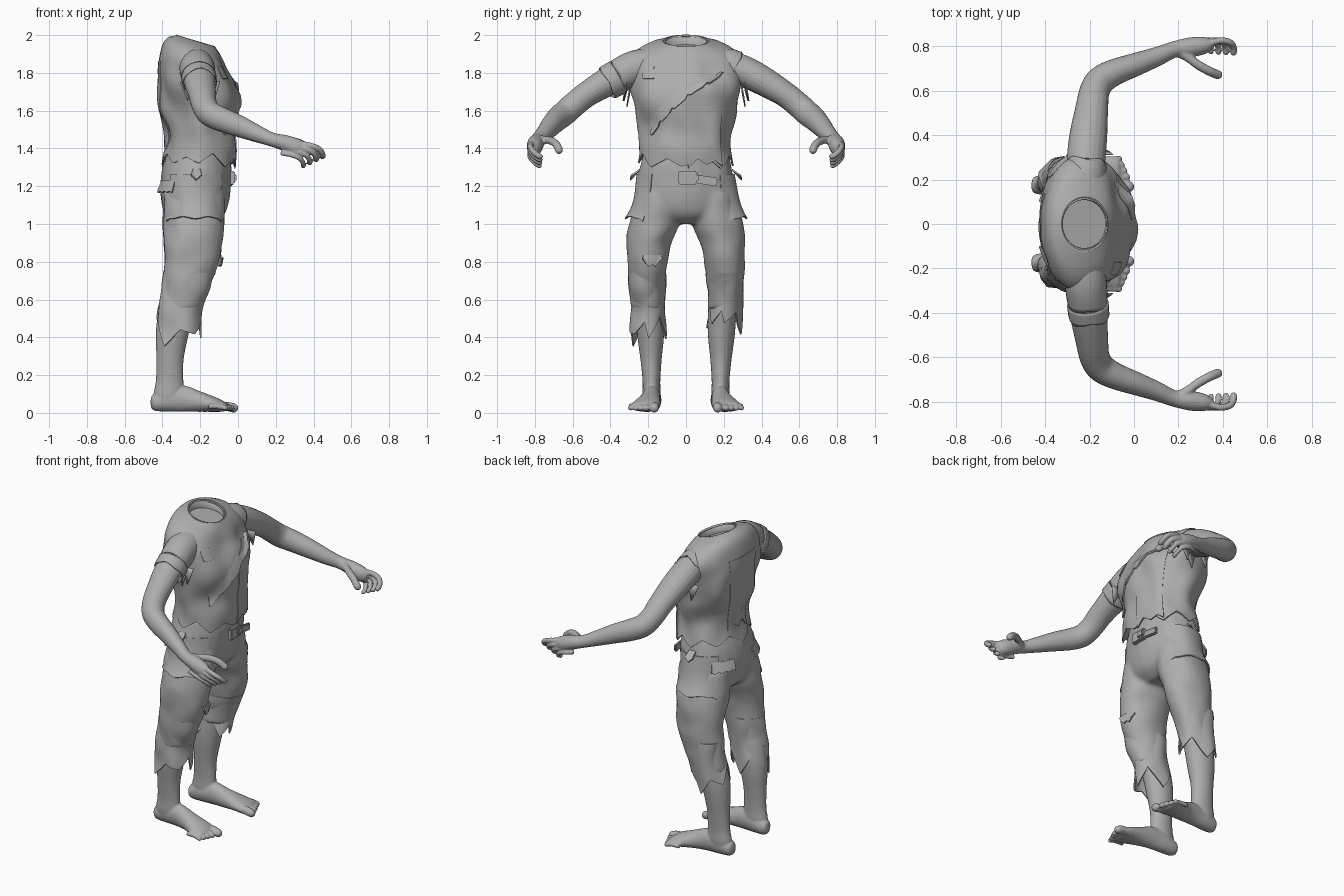
import bpy, bmesh, math, random
from mathutils import Vector, noise

if "Cube" in bpy.data.objects:
    bpy.data.objects.remove(bpy.data.objects["Cube"])

random.seed(11)
PI = math.pi
GREY = bpy.data.materials.new("plain_grey")
GREY.diffuse_color = (0.42, 0.42, 0.42, 1)
GREY.use_nodes = True
GREY.node_tree.nodes["Principled BSDF"].inputs["Base Color"].default_value = GREY.diffuse_color


def finish(name, bm, fix=True, voxel=0, soften=4):
    if fix:
        bmesh.ops.recalc_face_normals(bm, faces=bm.faces)
    me = bpy.data.meshes.new(name)
    bm.to_mesh(me)
    bm.free()
    me.materials.append(GREY)
    for p in me.polygons:
        p.use_smooth = True
    ob = bpy.data.objects.new(name, me)
    bpy.context.collection.objects.link(ob)
    if voxel:
        m = ob.modifiers.new("blend", 'REMESH')
        m.mode, m.voxel_size, m.use_smooth_shade = 'VOXEL', voxel, True
        m = ob.modifiers.new("soften", 'SMOOTH')
        m.factor, m.iterations = .5, soften
    return ob


def dense(pts, n=5):
    """Smooth curve through tuples of any length."""
    P = [Vector(p) for p in pts]
    out = []
    for i in range(len(P) - 1):
        a, b, c, d = P[max(i - 1, 0)], P[i], P[i + 1], P[min(i + 2, len(P) - 1)]
        for k in range(n):
            t = k / n
            out.append(b + (c - a) * (t / 2) + (a * 2 - b * 5 + c * 4 - d) * (t * t / 2)
                       + (b * 3 - a - c * 3 + d) * (t ** 3 / 2))
    return out + [P[-1]]


def skin(bm, loops, caps=True):
    rows = [[bm.verts.new(p) for p in lp] for lp in loops]
    n = len(rows[0])
    fs = [bm.faces.new((a[i], b[i], b[(i + 1) % n], a[(i + 1) % n])) for a, b in zip(rows, rows[1:]) for i in range(n)]
    if caps:
        fs += [bm.faces.new(rows[0][::-1]), bm.faces.new(rows[-1])]
    bmesh.ops.recalc_face_normals(bm, faces=fs)


def sweep_loops(pts, n=16, sub=5):
    """Elliptical tube; each point is x, y, z, sideways radius, upright radius."""
    D = dense(pts, sub)
    loops = []
    for i, p in enumerate(D):
        c = Vector(p[:3])
        t = (Vector(D[min(i + 1, len(D) - 1)][:3]) - Vector(D[max(i - 1, 0)][:3])).normalized()
        side = t.cross(Vector((0, 0, 1))).normalized()
        up = side.cross(t)
        loops.append([c + side * p[3] * math.cos(2 * PI * k / n) + up * p[4] * math.sin(2 * PI * k / n)
                      for k in range(n)])
    return loops


def digit(bm, pts, s, r, base=1.0):
    """Finger or toe with a rounded tip."""
    P = [Vector(p) for p in pts]
    d = (P[-1] - P[-2]).normalized()
    P += [P[-1] + d * r * 0.6, P[-1] + d * r * 0.9]
    rad = [r * base] + [r] * (len(P) - 3) + [r * 0.75, r * 0.3]
    skin(bm, sweep_loops([(p.x, s * p.y, p.z, q, q) for p, q in zip(P, rad)], 10, 3))


def ring_loop(v, s=1, n=24):
    return [Vector((v[1] + v[3] * math.cos(2 * PI * k / n), s * v[2] + v[4] * math.sin(2 * PI * k / n), v[0]))
            for k in range(n)]


class Body:
    """Surface from rings of z, centre x, centre y, radius x, radius y, forward slope."""
    def __init__(self, rings):
        self.d = dense(rings, 6)

    def at(self, a, z, off=0):
        D = self.d
        v = D[-1]
        if z >= D[0][0]:
            v = D[0]
        else:
            for p, q in zip(D, D[1:]):
                if q[0] <= z <= p[0]:
                    v = p.lerp(q, (p[0] - z) / max(p[0] - q[0], 1e-6))
                    break
        c, s = math.cos(a), math.sin(a)
        return Vector((v[1] + (v[3] + off) * c, v[2] + (v[4] + off) * s, z - v[5] * v[3] * c))


def torn(n, z, low, high, step=4):
    """Ragged edge heights: broad uneven rags."""
    ctrl = [z + random.uniform(.2, 1) * high if k % 2 else z - random.uniform(.2, 1) * low
            for k in range(n // step + 2)]
    return [ctrl[i // step] + (ctrl[i // step + 1] - ctrl[i // step]) * (i % step) / step for i in range(n)]


def cloth(name, body, a0, a1, top, bottom, off0, off1, rows=12, wave=0.0, power=1):
    n = len(bottom)
    full = a1 - a0 > 6.28
    bm = bmesh.new()
    grid = []
    for j in range(rows + 1):
        t = j / rows
        row = []
        for i in range(n):
            a = a0 + (a1 - a0) * i / (n if full else n - 1)
            zt = top(a) if callable(top) else top
            p = body.at(a, zt + (bottom[i] - zt) * t, off0 + (off1 - off0) * t ** power)
            w = noise.noise(Vector((p.x * 8, p.y * 8, p.z * 6))) * wave * max(0, min(1, (1.95 - p.z) * 6))
            row.append(bm.verts.new(p + Vector((math.cos(a), math.sin(a), 0)) * w))
        grid.append(row)
    for a, b in zip(grid, grid[1:]):
        for i in range(n if full else n - 1):
            k = (i + 1) % n
            bm.faces.new((a[i], b[i], b[k], a[k]))
    ob = finish(name, bm, False)
    ob.modifiers.new("thickness", 'SOLIDIFY').thickness = 0.008
    ob.modifiers.new("crisp_edges", 'EDGE_SPLIT').split_angle = math.radians(50)


# Shirt with open neck and ragged hem
torso = Body([(1.97, -.222, 0, .10, .11, .3), (1.955, -.233, 0, .13, .185, .3), (1.915, -.24, 0, .158, .262, .25),
              (1.84, -.238, 0, .18, .315, .14), (1.72, -.215, 0, .208, .3, 0), (1.62, -.208, 0, .203, .268, 0),
              (1.5, -.2, 0, .178, .236, 0), (1.42, -.202, 0, .178, .234, 0), (1.25, -.212, 0, .195, .26, 0)])
W = .026
cloth("shirt", torso, 0, 2 * PI, 1.97, torn(64, 1.335, .045, .045), 0, 0.004, 36, W)
cloth("torn_chest_fold", torso, -.85, .62, lambda a: min(1.82, 1.63 + .2 * (a + .85)),
      [1.46 + .35 * i / 25 + (.014 if i % 5 == 0 else 0) for i in range(26)], -.004, .02, 8, W, 2)
cloth("loose_chest_panel", torso, .05, .8, lambda a: 1.81 - .5 * (a - .45) ** 2,
      torn(20, 1.33, .05, .02, 5), .006, .012, 14, W)
cloth("back_torn_panel", torso, 2.7, 3.5, 1.84, torn(20, 1.42, .05, .04), .003, .01, 12, W)
cloth("chest_patch", torso, -.78, -.56, 1.86, [1.78] * 6, .004, .01, 6, W)

# Neck base recessed inside the collar
bm = bmesh.new()
skin(bm, [[torso.at(2 * PI * k / 24, 1.968, o) - Vector((0, 0, d)) for k in range(24)]
          for o, d in ((.003, -.003), (-.004, -.002), (-.004, .05))], False)
bm.faces.new([bm.verts.new(torso.at(2 * PI * k / 24, 1.968, -.003) - Vector((0, 0, .05))) for k in range(24)])
finish("collar_and_neck", bm)

# Trousers: hips and both legs blended together
leg_rings = [(1.16, -.23, .14, .16, .12, 0), (1.0, -.235, .167, .162, .135, 0), (.9, -.24, .194, .155, .12, 0),
             (.8, -.245, .204, .147, .108, 0), (.65, -.28, .207, .122, .094, 0), (.55, -.305, .204, .113, .088, 0),
             (.42, -.33, .2, .112, .092, 0), (.3, -.335, .2, .112, .095, 0)]
hip_rings = [(1.37, -.21, 0, .17, .225, 0), (1.27, -.22, 0, .186, .252, 0), (1.15, -.227, 0, .183, .267, 0),
             (1.05, -.232, 0, .155, .255, 0), (1.0, -.235, 0, .1, .16, 0)]
bm = bmesh.new()
skin(bm, [ring_loop(v) for v in dense(hip_rings)])
for s in (1, -1):
    skin(bm, [ring_loop(v, s) for v in dense(leg_rings[:6])])
for v in bm.verts:
    v.co.xy += Vector((.009, .009)) * noise.noise(v.co * 9)
finish("trousers", bm, voxel=.012, soften=6)


# Belt buckle at the front of the waistband
def block(name, loc, size, tilt=0):
    bm = bmesh.new()
    bmesh.ops.create_cube(bm, size=1)
    bmesh.ops.scale(bm, vec=size, verts=bm.verts)
    bmesh.ops.bevel(bm, geom=bm.edges[:], offset=.006, segments=2, affect='EDGES')
    ob = finish(name, bm)
    ob.location, ob.rotation_euler = loc, (tilt, 0, 0)
    for p in ob.data.polygons:
        p.use_smooth = False


block("buckle", (-.032, .01, 1.245), (.03, .1, .07))
block("buckle_pin", (-.018, .04, 1.245), (.02, .05, .04))
block("belt_end", (-.036, .11, 1.23), (.02, .11, .045), -.15)

hips = Body(hip_rings)
pockets = Body([(1.28, -.22, 0, .183, .25, 0), (1.15, -.227, 0, .183, .27, 0), (1.0, -.235, 0, .166, .295, 0),
                (.8, -.245, 0, .14, .31, 0)])
for s, side in ((1, "left"), (-1, "right")):
    leg = Body([(r[0], r[1], r[2] * s, *r[3:]) for r in leg_rings])
    mid = s * PI / 2
    # Ragged trouser hem, longer on the outside
    hem = torn(36, .54 if s > 0 else .48, .09, .05)
    hem = [z - .06 * max(0, math.sin(2 * PI * i / 36) * s) for i, z in enumerate(hem)]
    cloth(side + "_trouser_hem", leg, 0, 2 * PI, .74, hem, -.004, .006, 12, .026)
    # Side pocket flap and rear pocket
    cloth(side + "_side_pocket_flap", pockets, mid - .8, mid + .8, 1.265,
          [1.035 - (.018 if i in (0, 15) else 0) - .006 * math.sin(i) for i in range(16)], .006, .034, 10, .01, 4)
    cloth(side + "_rear_pocket_flap", hips, PI - s * .65 - .3, PI - s * .65 + .3, 1.23,
          [1.175 - .008 * (i % 2) for i in range(8)], .006, .03, 4)
    # Pointed rag at the hip
    cloth(side + "_hip_rag", hips, mid - .12, mid + .12, 1.29, [1.26, 1.25, 1.235, 1.25, 1.26], 0, .04, 4)
    # Bare lower leg, foot and toes
    bm = bmesh.new()
    shin = [(.68, -.29, .2, .095, .075), (.5, -.335, .19, .092, .075), (.4, -.35, .187, .085, .07),
            (.28, -.36, .185, .072, .056), (.17, -.362, .183, .073, .047), (.1, -.365, .182, .082, .048),
            (.05, -.365, .18, .078, .044)]
    skin(bm, [ring_loop(v, s) for v in dense(shin)])
    foot = [(-.462, .175, .05, .012, .018), (-.445, .175, .052, .038, .043), (-.38, .178, .067, .048, .061),
            (-.3, .182, .076, .049, .07), (-.22, .19, .062, .056, .057), (-.14, .205, .047, .073, .042),
            (-.09, .216, .036, .08, .031), (-.065, .218, .03, .072, .022), (-.055, .22, .028, .05, .014)]
    skin(bm, sweep_loops([(p[0], p[1] * s, *p[2:]) for p in foot], 20))
    for i in range(5):
        y, r = (.165, .025) if i == 0 else (.181 + .0275 * i, .0175 - .001 * i)
        tip = -.022 - .011 * i
        digit(bm, [(tip - .09, y, .036), (tip - .035, y, .034), (tip, y + .003, .025)], s, r)
    finish(side + "_leg_and_foot", bm, voxel=.006, soften=2)
    # Arm with hooked fingers and thumb
    bm = bmesh.new()
    arm = [(-.22, .2, 1.845, .085, .08), (-.215, .3, 1.812, .087, .082), (-.205, .4, 1.762, .085, .078),
           (-.19, .52, 1.69, .074, .068), (-.178, .595, 1.63, .068, .067), (-.15, .645, 1.585, .066, .067),
           (-.09, .682, 1.555, .06, .065), (0, .715, 1.52, .053, .058), (.1, .752, 1.478, .044, .046),
           (.18, .785, 1.447, .037, .037)]
    palm = [(.25, .795, 1.428, .044, .043), (.31, .803, 1.405, .04, .047), (.345, .81, 1.393, .026, .036),
            (.355, .812, 1.39, .012, .018)]
    skin(bm, sweep_loops([(p[0], p[1] * s, *p[2:]) for p in arm + palm], 20))
    for i in range(4):
        d = Vector((-.034, .001, -.0165)) * i
        digit(bm, [Vector(p) + d for p in ((.33, .81, 1.425), (.385, .825, 1.415), (.43, .818, 1.396),
                                           (.447, .795, 1.37), (.448, .772, 1.357))], s, .0155 - .0008 * i)
    digit(bm, [(.21, .78, 1.44), (.25, .745, 1.445), (.29, .715, 1.44), (.335, .69, 1.425), (.368, .675, 1.4),
               (.378, .672, 1.39)], s, .021, 1.6)
    finish(side + "_arm_and_hand", bm, voxel=.0055, soften=1)

    # Ragged sleeve pieces around the upper arm
    def sleeve(name, pts, rag):
        loops = sweep_loops([(p[0], p[1] * s, p[2], p[3], p[3]) for p in pts], 24, 4)
        d = Vector((0, s * .9, -.4))
        edge = torn(24, 0, rag, rag, 3)
        loops[-1] = [v + d * e for v, e in zip(loops[-1], edge)]
        bm = bmesh.new()
        skin(bm, loops, False)
        finish(name, bm).modifiers.new("thickness", 'SOLIDIFY').thickness = .006

    if s < 0:
        sleeve("right_sleeve", [(-.222, .13, 1.855, .08), (-.217, .26, 1.828, .094), (-.208, .36, 1.782, .09)], .014)
        sleeve("right_sleeve_band", [(-.208, .36, 1.778, .094), (-.202, .42, 1.745, .092)], .014)
    else:
        sleeve("left_sleeve", [(-.222, .13, 1.855, .08), (-.219, .22, 1.838, .092), (-.216, .27, 1.82, .092)], .018)
    # Hanging rags below the armpit
    bm = bmesh.new()
    for x, y, z, h in ((-.13, .31, 1.75, .1), (-.27, .305, 1.75, .1), (-.18, .29, 1.74, .12)):
        bm.faces.new([bm.verts.new((x + dx, s * (y + dy), z + dz)) for dx, dy, dz in
                      ((-.035, 0, 0), (.035, 0, .005), (.02, .012, -h * .5), (.004, .02, -h), (-.02, .006, -h * .45))])
    finish(side + "_armpit_rags", bm).modifiers.new("thickness", 'SOLIDIFY').thickness = .006

# Torn knee flap
right_leg = Body([(r[0], r[1], -r[2], *r[3:]) for r in leg_rings])
cloth("knee_tear", right_leg, -.2, .65, .835, [.82, .79, .775, .785, .775, .8, .82], .004, .02, 4)
